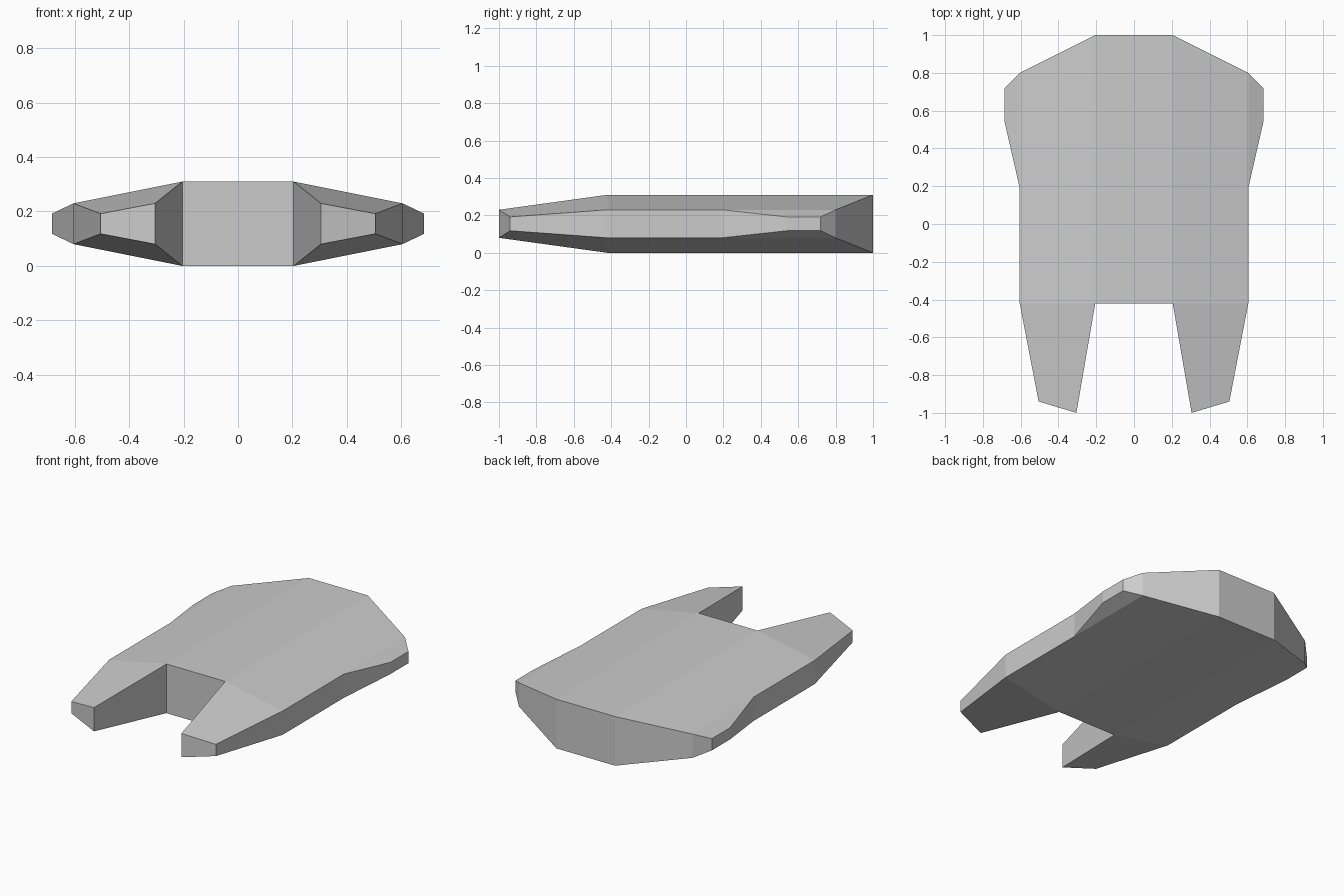
import bpy
import bmesh

cube = bpy.data.objects.get("Cube")
if cube:
    bpy.data.objects.remove(cube, do_unlink=True)

MID = 0.155  # height of the horizontal symmetry plane
THICK, EDGE, THIN = 0.155, 0.075, 0.037  # half thicknesses

grey = bpy.data.materials.new("hull grey")
grey.use_nodes = True
colour = (0.6, 0.6, 0.6, 1)
grey.diffuse_color = colour
grey.node_tree.nodes["Principled BSDF"].inputs["Base Color"].default_value = colour

# Left half of the outline: x, y, half thickness, from centre back to centre front
outline = [
    (0, 1, THICK), (0.205, 1, THICK),
    (0.605, 0.8, EDGE), (0.685, 0.72, THIN), (0.685, 0.54, THIN), (0.605, 0.19, EDGE),
    (0.605, -0.42, EDGE), (0.505, -0.94, THIN), (0.305, -1, EDGE),
    (0.205, -0.42, THICK), (0, -0.42, THICK),
]
# Centre deck, sloping side, side bulge and front prong
panels = [(0, 1, 9, 10), (1, 2, 5, 6, 9), (2, 3, 4, 5), (6, 7, 8, 9)]

bm = bmesh.new()
top = [bm.verts.new((x, y, MID + h)) for x, y, h in outline]
bottom = [bm.verts.new((x, y, MID - h)) for x, y, h in outline]

# Upper and lower skins
for panel in panels:
    bm.faces.new([top[i] for i in reversed(panel)])
    bm.faces.new([bottom[i] for i in panel])

# Outer wall, left open on the mirror plane
for i in range(len(outline) - 1):
    bm.faces.new((top[i], top[i + 1], bottom[i + 1], bottom[i]))
bmesh.ops.recalc_face_normals(bm, faces=bm.faces)

mesh = bpy.data.meshes.new("hull")
bm.to_mesh(mesh)
bm.free()
mesh.materials.append(grey)
hull = bpy.data.objects.new("hull", mesh)
bpy.context.collection.objects.link(hull)

# Right half
mirror = hull.modifiers.new("mirror", 'MIRROR')
mirror.use_axis[0] = True
mirror.use_clip = True
